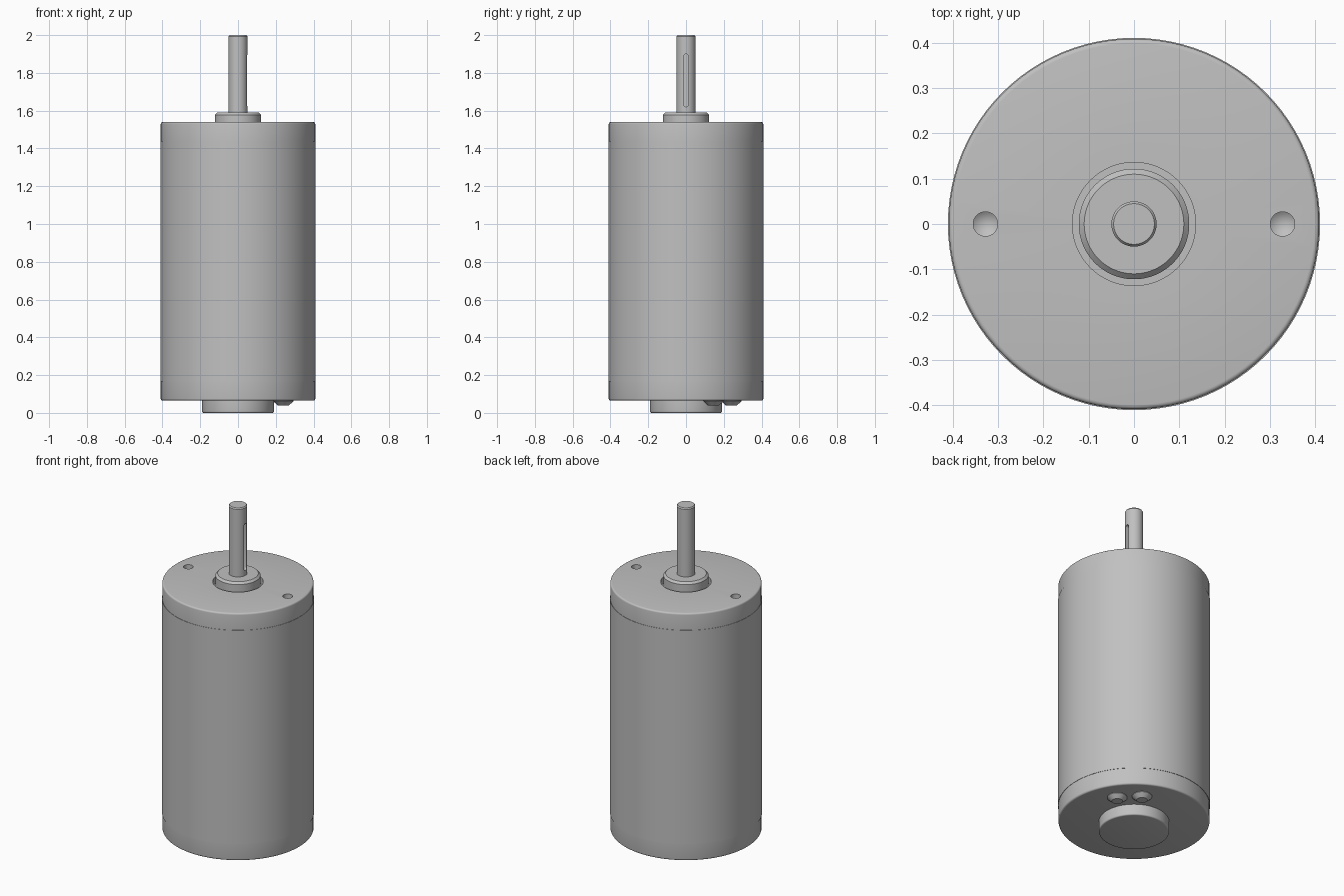
import bpy, bmesh, math
from mathutils import Vector

if "Cube" in bpy.data.objects:
    bpy.data.objects.remove(bpy.data.objects["Cube"])

metal = bpy.data.materials.new("grey_metal")
metal.diffuse_color = (0.53, 0.53, 0.53, 1)
metal.use_nodes = True
metal.node_tree.nodes["Principled BSDF"].inputs["Base Color"].default_value = metal.diffuse_color


def add_object(name, bm):
    bmesh.ops.recalc_face_normals(bm, faces=bm.faces)
    mesh = bpy.data.meshes.new(name)
    bm.to_mesh(mesh)
    bm.free()
    mesh.materials.append(metal)
    ob = bpy.data.objects.new(name, mesh)
    bpy.context.collection.objects.link(ob)
    return ob


def lathe(name, profile, centre=(0, 0), steps=96):
    """Revolve (radius, z) points about a vertical axis."""
    bm = bmesh.new()
    vs = [bm.verts.new((r, 0, z)) for r, z in profile]
    es = [bm.edges.new(p) for p in zip(vs, vs[1:])]
    bmesh.ops.spin(bm, geom=vs + es, cent=(0, 0, 0), axis=(0, 0, 1),
                   angle=math.tau, steps=steps)
    bmesh.ops.remove_doubles(bm, verts=bm.verts, dist=1e-5)
    bmesh.ops.translate(bm, verts=bm.verts, vec=(*centre, 0))
    return add_object(name, bm)


def activate(ob):
    bpy.ops.object.select_all(action='DESELECT')
    ob.select_set(True)
    bpy.context.view_layer.objects.active = ob


def cut(ob, cutter):
    cutter.hide_render = True
    mod = ob.modifiers.new("cut", 'BOOLEAN')
    mod.operation, mod.solver, mod.object = 'DIFFERENCE', 'EXACT', cutter
    activate(ob)
    bpy.ops.object.modifier_apply(modifier=mod.name)
    bpy.data.objects.remove(cutter)


def rounded(r, z, f, s):
    """Small fillet from a flat end at height z round to the side wall."""
    return [(r - f + f * math.sin(a), z - s * f * (1 - math.cos(a)))
            for a in (math.radians(d) for d in (0, 22.5, 45, 67.5, 90))]


R, RC = 0.411, 0.409          # can and end cap radius
parts = []

# Cylindrical can between the two seams
parts.append(lathe("motor_can", [(RC - 0.01, 0.165), (R, 0.165),
                                 (R, 1.44), (RC - 0.01, 1.44)]))

# Top end cap with a recess round the bearing and two screw holes
top = lathe("top_cap", [(0, 1.50), (0.136, 1.50), (0.136, 1.54)]
            + rounded(RC, 1.54, 0.01, 1) + [(RC, 1.43), (0, 1.43)])
for sx in (-1, 1):
    cut(top, lathe("screw_hole_cutter",
                   [(0, 1.455), (0.027, 1.475), (0.027, 1.60), (0, 1.60)],
                   (sx * 0.328, 0), 32))
parts.append(top)

# Bottom end cap
parts.append(lathe("bottom_cap", [(0, 0.065)] + rounded(RC, 0.065, 0.01, -1)
                   + [(RC, 0.175), (0, 0.175)]))

# Rear bearing housing
parts.append(lathe("rear_bearing_housing", [(0, 0)] + rounded(0.19, 0, 0.008, -1)
                   + [(0.19, 0.07)]))

# Front bearing collar
parts.append(lathe("front_bearing_collar", [(0.122, 1.495), (0.122, 1.578),
                                            (0.11, 1.59), (0, 1.59)]))

# Output shaft with a keyway on the +x side
shaft = lathe("output_shaft", [(0, 1.55), (0.05, 1.55), (0.05, 1.993),
                               (0.045, 2.0), (0, 2.0)], steps=64)
bm = bmesh.new()
k = 0.0125
outline = []
for i in range(18):
    a = math.pi * (i if i < 9 else i - 1) / 8
    zc = 1.90 - k if i < 9 else 1.62 + k
    outline.append(bm.verts.new((0.03, k * math.cos(a), zc + k * math.sin(a))))
face = bm.faces.new(outline)
ext = bmesh.ops.extrude_face_region(bm, geom=[face])["geom"]
bmesh.ops.translate(bm, vec=Vector((0.04, 0, 0)),
                    verts=[g for g in ext if isinstance(g, bmesh.types.BMVert)])
cut(shaft, add_object("keyway_cutter", bm))
parts.append(shaft)

# Two tapered terminal bosses under the bottom cap
for i, c in enumerate([(0.24, 0.145), (0.145, 0.24)]):
    parts.append(lathe(f"terminal_boss_{i + 1}", [(0.054, 0.07), (0.054, 0.062),
                                                  (0.03, 0.04), (0, 0.04)], c, 32))

for ob in parts:
    activate(ob)
    bpy.ops.object.shade_smooth_by_angle(angle=math.radians(35))
